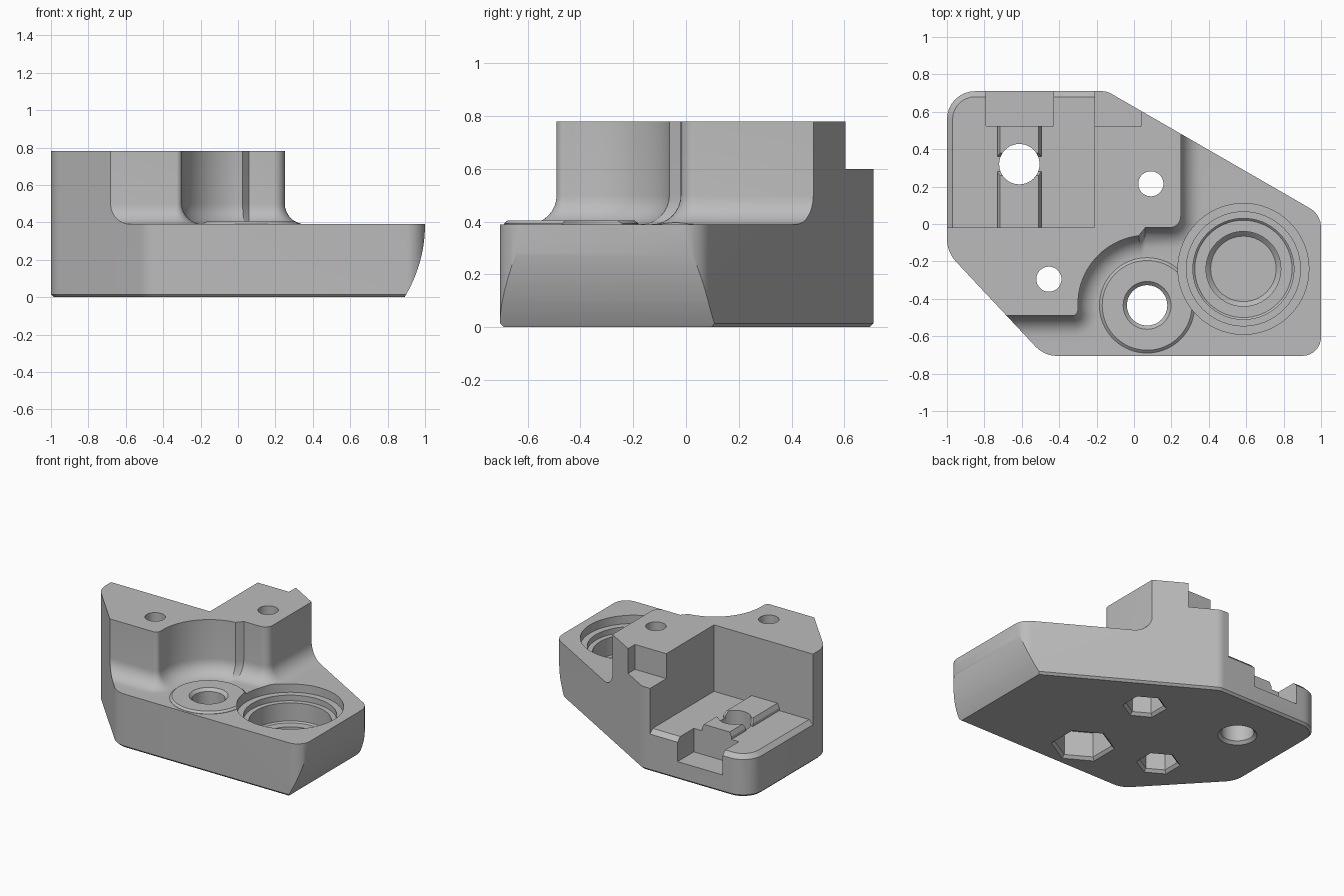
import bpy, bmesh, math
from mathutils import Vector

if "Cube" in bpy.data.objects:
    bpy.data.objects.remove(bpy.data.objects["Cube"])

grey = bpy.data.materials.new("plain grey")
grey.use_nodes = True
grey.diffuse_color = (0.5, 0.5, 0.5, 1)
grey.node_tree.nodes["Principled BSDF"].inputs["Base Color"].default_value = (0.5, 0.5, 0.5, 1)


def loft(name, rings):
    """Solid skinned over rings of equal length, capped at both ends."""
    bm = bmesh.new()
    rows = [[bm.verts.new(p) for p in ring] for ring in rings]
    n = len(rows[0])
    for a, b in zip(rows, rows[1:]):
        for i in range(n):
            j = (i + 1) % n
            bm.faces.new((a[i], a[j], b[j], b[i]))
    bm.faces.new(rows[0])
    bm.faces.new(rows[-1])
    bmesh.ops.recalc_face_normals(bm, faces=bm.faces)
    mesh = bpy.data.meshes.new(name)
    bm.to_mesh(mesh)
    bm.free()
    mesh.materials.append(grey)
    ob = bpy.data.objects.new(name, mesh)
    bpy.context.collection.objects.link(ob)
    return ob


def arc(cx, cy, r, a0, a1, n=10):
    steps = [math.radians(a0 + (a1 - a0) * i / n) for i in range(n + 1)]
    return [(cx + r * math.cos(a), cy + r * math.sin(a)) for a in steps]


def at_z(points, z):
    return [(x, y, z) for x, y in points]


def box(name, x0, x1, y0, y1, z0, z1):
    base = [(x0, y0), (x1, y0), (x1, y1), (x0, y1)]
    return loft(name, [at_z(base, z0), at_z(base, z1)])


def turned(name, x, y, stations, sides=64, turn=0):
    """Round or hexagonal solid from (radius, height) stations."""
    return loft(name, [at_z(arc(x, y, r, turn, turn + 360, sides)[:-1], z)
                       for r, z in stations])


def combine(target, tool, operation):
    mod = target.modifiers.new("combine", "BOOLEAN")
    mod.operation = operation
    mod.solver = "EXACT"
    mod.object = tool
    bpy.context.view_layer.objects.active = target
    bpy.ops.object.modifier_apply(modifier=mod.name)
    bpy.data.objects.remove(tool)


# Footprint corners with their rounding radius
CORNERS = [(-1, -.15, .18), (-.48, -.705, .16), (1, -.705, .1),
           (1, .05, .12), (-.145, .71, .1), (-1, .71, .15)]


def footprint(offset, steps=8):
    points = []
    for i, (x, y, r) in enumerate(CORNERS):
        p = Vector((x, y))
        d1 = (p - Vector(CORNERS[i - 1][:2])).normalized()
        d2 = (Vector(CORNERS[(i + 1) % len(CORNERS)][:2]) - p).normalized()
        n1, n2 = Vector((d1.y, -d1.x)), Vector((d2.y, -d2.x))
        turn = math.acos(d1.dot(d2))
        centre = p + (d2 - d1).normalized() * r / math.cos(turn / 2)
        start = math.degrees(math.atan2(n1.y, n1.x))
        points += arc(centre.x, centre.y, r + offset, start,
                      start + math.degrees(turn), steps)
    return points


def tower_outline(o):
    """Raised block outline, grown outwards by o."""
    return ([(-1.3, -.49 - o)]
            + arc(-.33, -.46, .03 + o, -90, 0, 8)
            + arc(.07, -.43, .37 - o, 180, 97, 20)
            + [(.06, -.02 - o)]
            + arc(.19, .04, .06 + o, -90, 0, 8)
            + [(.25 + o, 1), (-1.3, 1)])


# Main body: slab with a curved end, filleted tower, trimmed to the footprint
body = loft("mounting_block", [at_z(footprint(-.015), 0), at_z(footprint(0), .015),
                               at_z(footprint(0), .78)])
side = [(-1.5, .39), (-1.5, -.1)] + arc(.25, .39, .75, -37, 0, 16)
slab = loft("slab", [[(x, y, z) for x, z in side] for y in (-1, 1)])
FILLET = .11
rings = [at_z(tower_outline(FILLET), .2)]
for k in range(9):
    t = math.radians(90 * k / 8)
    rings.append(at_z(tower_outline(FILLET * (1 - math.sin(t))),
                      .39 + FILLET * (1 - math.cos(t))))
rings.append(at_z(tower_outline(0), .9))
combine(slab, loft("tower", rings), "UNION")
combine(body, slab, "INTERSECT")

# Rear pocket with a chamfered floor rim
pocket = box("pocket", -1.5, -.21, -.02, 1, .25, 1)
plug = loft("plug", [at_z(footprint(.03), .24), at_z(footprint(-.03), .30)])
combine(pocket, plug, "DIFFERENCE")
combine(body, pocket, "DIFFERENCE")

# Side notch and rear slot
combine(body, box("notch", -.3, .04, .525, 1, .6, 1), "DIFFERENCE")
combine(body, box("slot", -.79, -.43, .525, 1, .13, 1), "DIFFERENCE")


# Raised guide rails, split around the hole
def rail(name, y0, y1):
    def ring(x, z, e0, e1):
        return [(-.613 - x, y0 + e0, z), (-.613 + x, y0 + e0, z),
                (-.613 + x, y1 - e1, z), (-.613 - x, y1 - e1, z)]
    inner0, inner1 = (0, .02) if y0 < 0 else (.02, 0)
    return loft(name, [ring(.118, .25, 0, 0), ring(.118, .32, 0, 0),
                       ring(.103, .35, inner0, inner1)])


combine(body, rail("front_rail", -.04, .28), "UNION")
combine(body, rail("rear_rail", .36, .525), "UNION")

# Raised washer seat
combine(body, turned("washer_seat", .07, -.435,
                     [(.255, .3), (.255, .392), (.24, .405)]), "UNION")

# Stepped blind bore
combine(body, turned("bore", .585, -.24,
                     [(.175, .07), (.2, .095), (.2, .15), (.26, .15), (.27, .16),
                      (.27, .29), (.305, .29), (.305, .33), (.35, .33), (.35, .5)]),
        "DIFFERENCE")

# Through holes: x, y, radius, top flare height
for x, y, r, top in ((-.613, .32, .108, None), (.09, .215, .067, None),
                     (-.455, -.295, .067, None), (.07, -.435, .108, .405)):
    stations = [(r, -.1), (r, 1)]
    if top:
        stations = [(r, -.1), (r, top - .02), (r + .03, top + .01)]
    combine(body, turned("hole", x, y, stations, 48), "DIFFERENCE")

# Hexagonal nut recesses and flares underneath
for x, y, r, depth in ((.09, .215, .125, .25), (-.455, -.295, .125, .25),
                       (.07, -.435, .19, .2)):
    combine(body, turned("nut_recess", x, y,
                         [(r + .04, -.02), (r, .02), (r, depth)], 6, 30), "DIFFERENCE")
combine(body, turned("flare", -.613, .32, [(.148, -.02), (.108, .02)], 48), "DIFFERENCE")

# Smooth curved surfaces, keep crisp edges
bpy.ops.object.select_all(action="DESELECT")
body.select_set(True)
bpy.context.view_layer.objects.active = body
bpy.ops.object.shade_smooth_by_angle(angle=math.radians(25))
